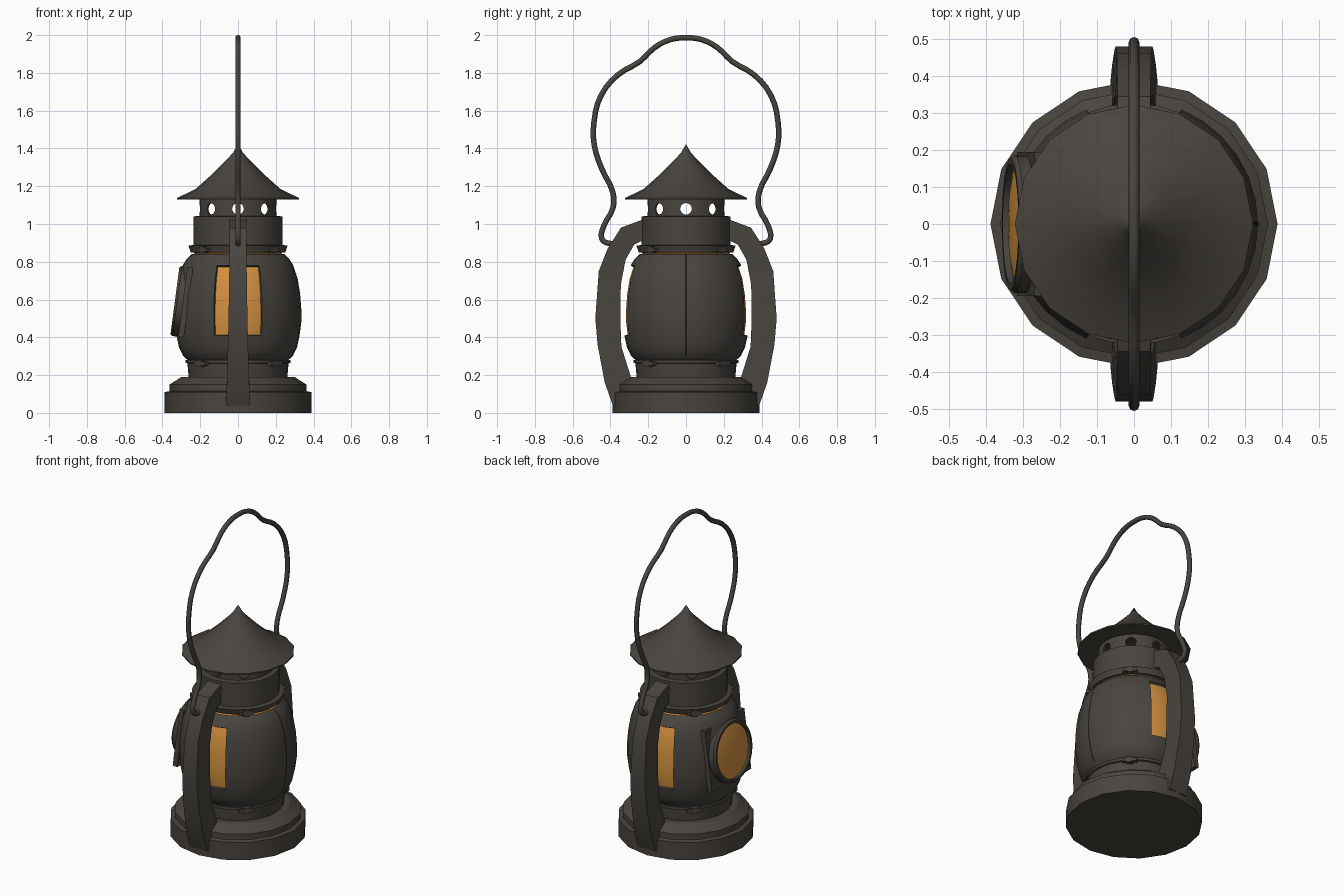
import bpy, bmesh, math
from mathutils import Matrix, Vector

if "Cube" in bpy.data.objects:
    bpy.data.objects.remove(bpy.data.objects["Cube"])


def material(name, rgb):
    m = bpy.data.materials.new(name)
    m.use_nodes = True
    m.diffuse_color = (*rgb, 1)
    m.node_tree.nodes["Principled BSDF"].inputs["Base Color"].default_value = (*rgb, 1)
    return m


IRON = material("dark iron", (0.066, 0.058, 0.049))
AMBER = material("amber glass", (0.64, 0.28, 0.05))
SEAM = material("seam black", (0.012, 0.011, 0.01))


def finish(name, bm, mat, smooth=35, matrix=None):
    mesh = bpy.data.meshes.new(name)
    if matrix:
        bm.transform(matrix)
    bm.to_mesh(mesh)
    bm.free()
    ob = bpy.data.objects.new(name, mesh)
    bpy.context.collection.objects.link(ob)
    mesh.materials.append(mat)
    if smooth:
        shade(ob, smooth)
    return ob


def shade(ob, angle=35):
    bpy.ops.object.select_all(action="DESELECT")
    ob.select_set(True)
    bpy.context.view_layer.objects.active = ob
    bpy.ops.object.shade_smooth_by_angle(angle=math.radians(angle))


def lathe(profile, segs=32, start=0.0, sweep=360.0):
    """Revolve (radius, z) points, listed bottom to top, around z."""
    bm = bmesh.new()
    full = sweep == 360
    cols = segs if full else segs + 1
    rows = []
    for r, z in profile:
        if r == 0:
            rows.append([bm.verts.new((0, 0, z))] * cols)
            continue
        angles = [math.radians(start + sweep * i / segs) for i in range(cols)]
        rows.append([bm.verts.new((r * math.cos(a), r * math.sin(a), z)) for a in angles])
    for low, high in zip(rows, rows[1:]):
        for i in range(segs):
            j = (i + 1) % cols
            loop = list(dict.fromkeys((low[i], low[j], high[j], high[i])))
            bm.faces.new(loop)
    return bm


def box(size, matrix):
    bm = bmesh.new()
    bmesh.ops.create_cube(bm, size=1)
    bm.transform(matrix @ Matrix.Diagonal((*size, 1)))
    return bm


def cut(ob, cutters, thickness):
    """Thicken a shell inward, cut holes in it, and bake the result."""
    solid = ob.modifiers.new("thickness", "SOLIDIFY")
    solid.thickness, solid.offset = thickness, -1
    for c in cutters:
        c.hide_render = True
        mod = ob.modifiers.new("hole", "BOOLEAN")
        mod.operation, mod.object, mod.solver = "DIFFERENCE", c, "EXACT"
    deps = bpy.context.evaluated_depsgraph_get()
    baked = bpy.data.meshes.new_from_object(ob.evaluated_get(deps))
    ob.modifiers.clear()
    ob.data = baked
    for c in cutters:
        bpy.data.objects.remove(c)
    shade(ob)


# Stepped base
finish("base", lathe([(0, 0), (0.388, 0), (0.388, 0.11), (0.362, 0.115), (0.362, 0.15),
                      (0.3, 0.19), (0, 0.19)], 16), IRON, 25)
finish("lower_neck", lathe([(0.26, 0.18), (0.268, 0.262), (0.278, 0.265), (0.278, 0.28),
                            (0.24, 0.285)]), IRON)

# Frame of the round lens: local z points outward (-x) and slightly up
LENS = (Matrix.Translation((-0.322, 0, 0.592))
        @ Matrix.Rotation(math.radians(-82.5), 4, "Y"))

# Bulging body with a window at front and back and a round opening
BODY = [(0.255, 0.27), (0.29, 0.3), (0.312, 0.345), (0.326, 0.41), (0.335, 0.48),
        (0.335, 0.55), (0.329, 0.63), (0.316, 0.71), (0.293, 0.78), (0.272, 0.815),
        (0.245, 0.84)]
bm = lathe(BODY)
panes = []
for f in bm.faces:
    c = f.calc_center_median()
    if 0.41 < c.z < 0.78 and abs(math.atan2(c.x, abs(c.y))) < math.radians(22.5):
        panes.append(f)
bmesh.ops.delete(bm, geom=panes, context="FACES")
body = finish("body", bm, IRON)
lens_hole = finish("lens_cutter", lathe([(0, -0.09), (0.17, -0.09), (0.17, 0.1), (0, 0.1)]),
                   IRON, 0, LENS)
cut(body, [lens_hole], 0.015)

# Inner glass
glass = [(r - 0.018, z) for r, z in BODY] + [(0.238, 0.853)]
finish("inner_glass", lathe(glass), AMBER)

# Vertical door seam on the plain side
finish("door_seam", lathe([(r + 0.002, z) for r, z in BODY[1:]], 2, -0.9, 1.8), SEAM, 0)

# Round lens, its rim and backing plate
finish("lens_rim", lathe([(0.163, -0.05), (0.187, -0.05), (0.187, 0.0), (0.178, 0.012),
                          (0.163, 0.012), (0.163, -0.05)]), IRON, 35, LENS)
finish("lens_glass", lathe([(0.167, -0.006), (0.12, 0.003), (0.06, 0.008), (0, 0.01)]),
       AMBER, 35, LENS)
finish("lens_plate", box((0.37, 0.39, 0.03), LENS @ Matrix.Translation((0, 0, -0.045))),
       IRON, 0)

# Collar, upper neck and its shoulder
finish("collar", lathe([(0.235, 0.85), (0.25, 0.85), (0.262, 0.885), (0.23, 0.89)]), IRON)
finish("upper_neck", lathe([(0.235, 0.85), (0.235, 1.04), (0.19, 1.045)]), IRON)

# Vent ring with eight round holes
vent = finish("vent_ring", lathe([(0.205, 1.03), (0.205, 1.145)]), IRON)
drills = []
for i in range(4):
    turn = Matrix.Rotation(math.radians(45 * i), 4, "Z") @ Matrix.Rotation(math.pi / 2, 4, "Y")
    drills.append(finish("vent_cutter", lathe([(0, -0.4), (0.031, -0.4), (0.031, 0.4), (0, 0.4)], 12),
                         IRON, 0, Matrix.Translation((0, 0, 1.08)) @ turn))
cut(vent, drills, 0.012)

# Conical hood
finish("hood", lathe([(0, 1.13), (0.2, 1.13), (0.322, 1.13), (0.322, 1.138), (0.225, 1.185),
                      (0.13, 1.27), (0.055, 1.345), (0.025, 1.38), (0, 1.422)], 16), IRON, 40)

# Clips on both rings, on the diagonals
for i in range(4):
    turn = Matrix.Rotation(math.radians(45 + 90 * i), 4, "Z")
    for name, r, z in (("upper_clip", 0.258, 0.864), ("lower_clip", 0.277, 0.262)):
        at = turn @ Matrix.Translation((r, 0, z))
        finish(name, box((0.025, 0.085, 0.02), at), IRON, 0)
        finish(name + "_tab", box((0.028, 0.035, 0.036), at), IRON, 0)

# Curved side arms, a little wider at the foot
OUTER = [(0.388, 0.04), (0.43, 0.16), (0.468, 0.36), (0.48, 0.5), (0.462, 0.75),
         (0.415, 0.87), (0.345, 0.98), (0.225, 1.025)]
INNER = [(0.28, 0.06), (0.29, 0.185), (0.342, 0.35), (0.348, 0.5), (0.345, 0.68),
         (0.32, 0.81), (0.275, 0.89), (0.225, 0.915)]
for side, name in ((-1, "front_arm"), (1, "back_arm")):
    bm = bmesh.new()
    rings = []
    for (yo, zo), (yi, zi) in zip(OUTER, INNER):
        w = 0.045 + 0.02 * (1 - zo) ** 2
        rings.append([bm.verts.new((x, side * y, z)) for x, y, z in
                      ((-w, yo, zo), (w, yo, zo), (w, yi, zi), (-w, yi, zi))])
    for a, b in zip(rings, rings[1:]):
        for i in range(4):
            j = (i + 1) % 4
            bm.faces.new((a[i], a[j], b[j], b[i]))
    bm.faces.new(rings[0])
    bm.faces.new(rings[-1])
    bmesh.ops.recalc_face_normals(bm, faces=bm.faces)
    finish(name, bm, IRON, 30)

# Bent wire handle
HALF = [(0.35, 0.905), (0.405, 0.897), (0.445, 0.92), (0.437, 0.985), (0.385, 1.09),
        (0.388, 1.17), (0.445, 1.29), (0.486, 1.42), (0.487, 1.54), (0.45, 1.68),
        (0.36, 1.79), (0.245, 1.86), (0.165, 1.935), (0.08, 1.977)]
path = [(-y, z) for y, z in HALF] + [(0, 1.986)] + HALF[::-1]
curve = bpy.data.curves.new("handle", "CURVE")
curve.dimensions = "3D"
curve.bevel_depth, curve.bevel_resolution, curve.resolution_u = 0.0145, 2, 3
curve.use_fill_caps = True
spline = curve.splines.new("BEZIER")
spline.bezier_points.add(len(path) - 1)
for p, (y, z) in zip(spline.bezier_points, path):
    p.co = Vector((0, y, z))
    p.handle_left_type = p.handle_right_type = "AUTO"
curve.materials.append(IRON)
handle = bpy.data.objects.new("handle", curve)
bpy.context.collection.objects.link(handle)
